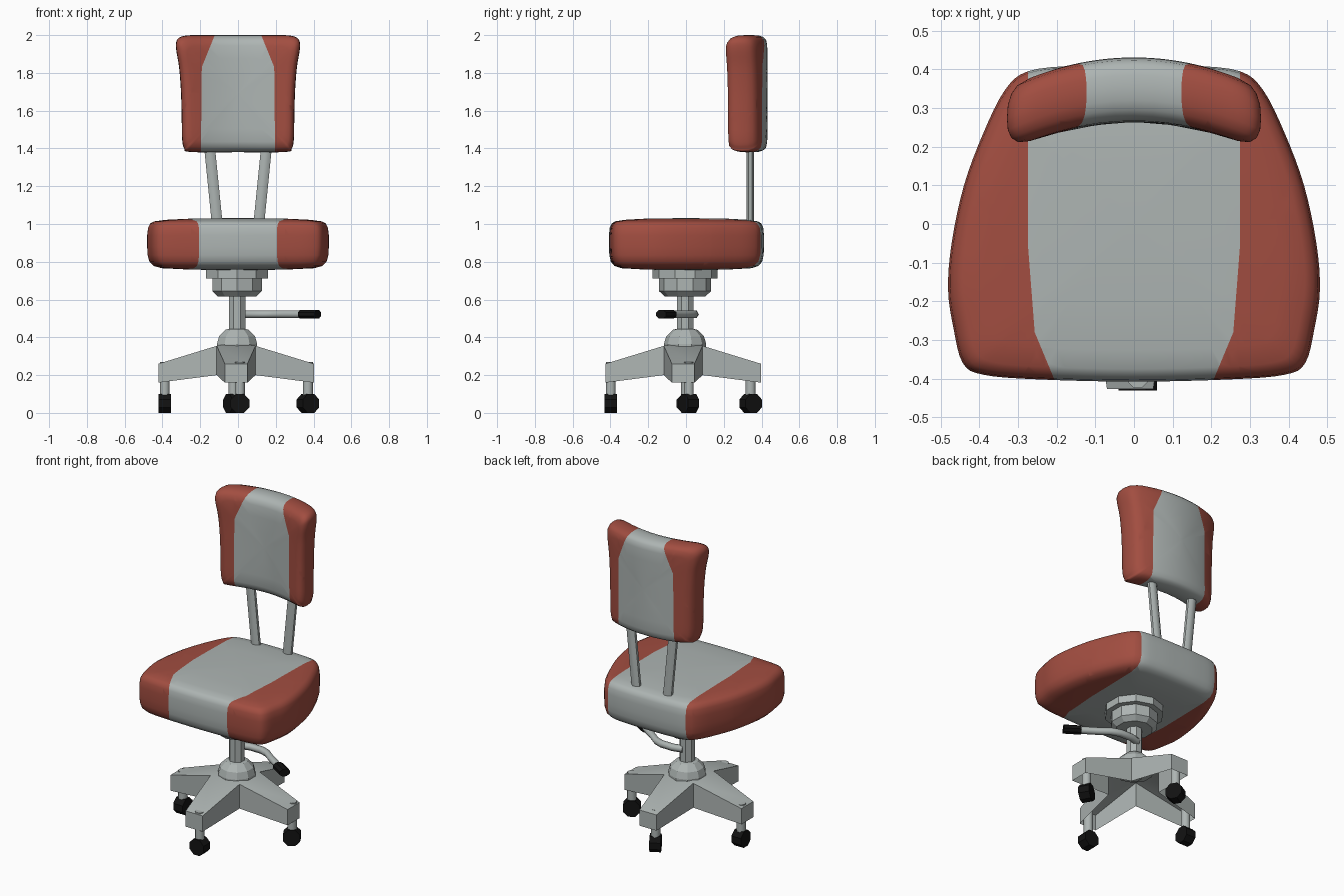
import bpy, bmesh, math
from mathutils import Vector

if "Cube" in bpy.data.objects:
    bpy.data.objects.remove(bpy.data.objects["Cube"])


def material(name, rgb):
    m = bpy.data.materials.new(name)
    m.diffuse_color = (*rgb, 1)
    m.use_nodes = True
    m.node_tree.nodes["Principled BSDF"].inputs["Base Color"].default_value = m.diffuse_color
    return m


GREY = material("pale grey", (0.42, 0.46, 0.45))
RED = material("brick red", (0.36, 0.075, 0.052))
BLACK = material("black", (0.006, 0.006, 0.006))


def add_object(name, bm, mats, smooth=None, recalc=True):
    if recalc:
        bmesh.ops.recalc_face_normals(bm, faces=bm.faces)
    mesh = bpy.data.meshes.new(name)
    bm.to_mesh(mesh)
    bm.free()
    for m in mats:
        mesh.materials.append(m)
    ob = bpy.data.objects.new(name, mesh)
    bpy.context.collection.objects.link(ob)
    if smooth:
        bpy.ops.object.select_all(action='DESELECT')
        ob.select_set(True)
        bpy.context.view_layer.objects.active = ob
        bpy.ops.object.shade_smooth_by_angle(angle=math.radians(smooth))
    return ob


def smooth_outline(half, steps=4):
    """Mirror a half outline in x and round it with a Catmull-Rom spline."""
    pts = half + [(-x, v) for x, v in reversed(half[1:-1])]
    pts = [Vector(p) for p in pts]
    n, out = len(pts), []
    for i in range(n):
        a, b, c, d = (pts[(i + k) % n] for k in (-1, 0, 1, 2))
        for s in range(steps):
            t = s / steps
            out.append(0.5 * (2 * b + (c - a) * t + (2 * a - 5 * b + 4 * c - d) * t * t
                              + (3 * b - a - 3 * c + d) * t ** 3))
    return out


def loft(rings):
    bm = bmesh.new()
    loops = [[bm.verts.new(p) for p in ring] for ring in rings]
    n = len(loops[0])
    for a, b in zip(loops, loops[1:]):
        for i in range(n):
            bm.faces.new((a[i], a[(i + 1) % n], b[(i + 1) % n], b[i]))
    bm.faces.new(loops[0])
    bm.faces.new(loops[-1])
    return bm


def two_tone(bm, planes):
    """Cut along the panel seams; faces outside any seam plane get colour 1."""
    both = []
    for co, no in planes:
        for s in (1, -1):
            both.append((Vector((s * co[0], co[1], co[2])), Vector((s * no[0], no[1], no[2]))))
    for co, no in both:
        bmesh.ops.bisect_plane(bm, geom=bm.verts[:] + bm.edges[:] + bm.faces[:],
                               dist=1e-5, plane_co=co, plane_no=no)
    for f in bm.faces:
        c = f.calc_center_median()
        f.material_index = int(any((c - co).dot(no) > 0 for co, no in both))


def turned(name, profile, sides, mat, centre=(-0.005, -0.005), smooth=None):
    """Closed stack of rings (radius, z) around a vertical axis."""
    rings = [[(centre[0] + r * math.cos(2 * math.pi * (i + 0.5) / sides),
               centre[1] + r * math.sin(2 * math.pi * (i + 0.5) / sides), z)
              for i in range(sides)] for r, z in profile]
    return add_object(name, loft(rings), [mat], smooth)


def rod(name, p, q, rx, ry, sides, mat, smooth=None):
    """Straight rod from p to q; ry is the half size along its flatter side."""
    p, q = Vector(p), Vector(q)
    d = (q - p).normalized()
    ref = Vector((0, 0, 1)) if abs(d.z) < 0.7 else Vector((0, 1, 0))
    u = d.cross(ref).normalized()
    v = u.cross(d)
    ring = [u * rx * math.cos(2 * math.pi * (i + 0.5) / sides)
            + v * ry * math.sin(2 * math.pi * (i + 0.5) / sides) for i in range(sides)]
    return add_object(name, loft([[p + w for w in ring], [q + w for w in ring]]), [mat], smooth)


# Seat cushion
outline = smooth_outline([(0, -0.408), (0.25, -0.402), (0.39, -0.39), (0.443, -0.36),
                          (0.467, -0.27), (0.481, -0.17), (0.472, -0.05), (0.44, 0.1),
                          (0.39, 0.235), (0.335, 0.345), (0.275, 0.395), (0.15, 0.41), (0, 0.413)])
levels = [(0.05, 0.757), (0.5, 0.758), (0.84, 0.766), (0.93, 0.778), (0.975, 0.8), (0.995, 0.835),
          (1, 0.88), (1, 0.94), (0.99, 0.98), (0.965, 1.003), (0.92, 1.014), (0.8, 1.022),
          (0.5, 1.029), (0.05, 1.031)]
bm = loft([[(p.x * s, p.y * s, z) for p in outline] for s, z in levels])
two_tone(bm, [((0.274, 0, 0), (1, 0, 0)),
              ((0.274, -0.06, 0), (0.22, -0.017, 0)),
              ((0.257, -0.28, 0), (0.125, -0.052, 0))])
add_object("seat_cushion", bm, [GREY, RED], 60)

# Backrest cushion, bent around the sitter
outline = smooth_outline([(0, 2.0), (0.2, 2.0), (0.285, 1.996), (0.322, 1.975), (0.328, 1.93),
                          (0.312, 1.83), (0.302, 1.7), (0.298, 1.55), (0.296, 1.45),
                          (0.285, 1.4), (0.25, 1.381), (0, 1.38)])
levels = [(0.05, 0.263), (0.3, 0.263), (0.6, 0.264), (0.82, 0.267), (0.91, 0.276), (0.965, 0.295),
          (0.993, 0.32), (1, 0.35), (0.993, 0.385), (0.965, 0.41), (0.92, 0.424), (0.82, 0.43),
          (0.6, 0.431), (0.3, 0.431), (0.05, 0.431)]
bm = loft([[(p.x * s, y - 0.72 * (p.x * s) ** 2, 1.69 + (p.y - 1.69) * s) for p in outline]
           for s, y in levels])
two_tone(bm, [((0.195, 0, 1.5), (1, 0, 0.01)),
              ((0.192, 0, 1.83), (0.155, 0, 0.063))])
add_object("backrest_cushion", bm, [GREY, RED], 60)

# Backrest posts
for side, s in (("left", -1), ("right", 1)):
    rod(side + "_backrest_post", (s * 0.108, 0.34, 0.98), (s * 0.154, 0.34, 1.44),
        0.031, 0.022, 8, GREY, 50)

# Under-seat mount, column and hub
turned("seat_plate", [(0.172, 0.712), (0.172, 0.77)], 10, GREY)
turned("seat_mount", [(0.108, 0.617), (0.138, 0.645), (0.138, 0.715)], 10, GREY)
turned("column", [(0.047, 0.3), (0.047, 0.64)], 8, GREY)
turned("hub", [(0.112, 0.33), (0.112, 0.365), (0.1, 0.405), (0.065, 0.44), (0.045, 0.445)], 10, GREY)

# Height lever: bent bar and grip
cu = bpy.data.curves.new("height_lever", 'CURVE')
cu.dimensions = '3D'
cu.bevel_depth = 0.022
cu.bevel_resolution = 1
cu.use_fill_caps = True
path = [(0.0, 0.03), (0.06, 0.046), (0.14, 0.044), (0.19, 0.026), (0.25, -0.02), (0.345, -0.082)]
sp = cu.splines.new('POLY')
sp.points.add(len(path) - 1)
for pt, (x, y) in zip(sp.points, path):
    pt.co = (x, y, 0.522, 1)
cu.materials.append(GREY)
bpy.context.collection.objects.link(bpy.data.objects.new("height_lever", cu))
rod("lever_grip", (0.335, -0.076, 0.522), (0.422, -0.132, 0.522), 0.034, 0.025, 8, BLACK)

# Four-armed base: a hollow star shell, open underneath
bm = bmesh.new()
cx, cy = -0.01, -0.015


def at(a, r, w, z):
    return bm.verts.new((cx + r * math.cos(a) - w * math.sin(a),
                         cy + r * math.sin(a) + w * math.cos(a), z))


centre = bm.verts.new((cx, cy, 0.37))
valley = [(at((k + 0.5) * math.pi / 2, 0.145, 0, 0.355), at((k + 0.5) * math.pi / 2, 0.145, 0, 0.2))
          for k in range(4)]
for k in range(4):
    a = k * math.pi / 2
    (rt, rb), (lt, lb) = valley[k - 1], valley[k]
    tr, tl = at(a, 0.412, -0.06, 0.26), at(a, 0.412, 0.06, 0.26)
    br, bl = at(a, 0.412, -0.06, 0.16), at(a, 0.412, 0.06, 0.16)
    for f in ((centre, rt, lt), (rt, tr, tl, lt), (rt, rb, br, tr), (tr, br, bl, tl), (tl, bl, lb, lt)):
        bm.faces.new(f)
add_object("star_base", bm, [GREY], 35, recalc=False)

# Casters: stem and swivelled wheel (position, axle angle)
for name, x, y, deg in (("left", -0.388, 0.0, 0), ("front", 0.01, -0.398, 90),
                        ("right", 0.37, 0.015, 120), ("back", -0.025, 0.342, 30)):
    turned(name + "_caster_stem", [(0.028, 0.06), (0.028, 0.27)], 8, GREY, (x, y), 50)
    ax = Vector((math.cos(math.radians(deg)), math.sin(math.radians(deg)), 0))
    c = Vector((x, y, 0.05))
    rod(name + "_caster_wheel", c - ax * 0.033, c + ax * 0.033, 0.054, 0.054, 8, BLACK)
